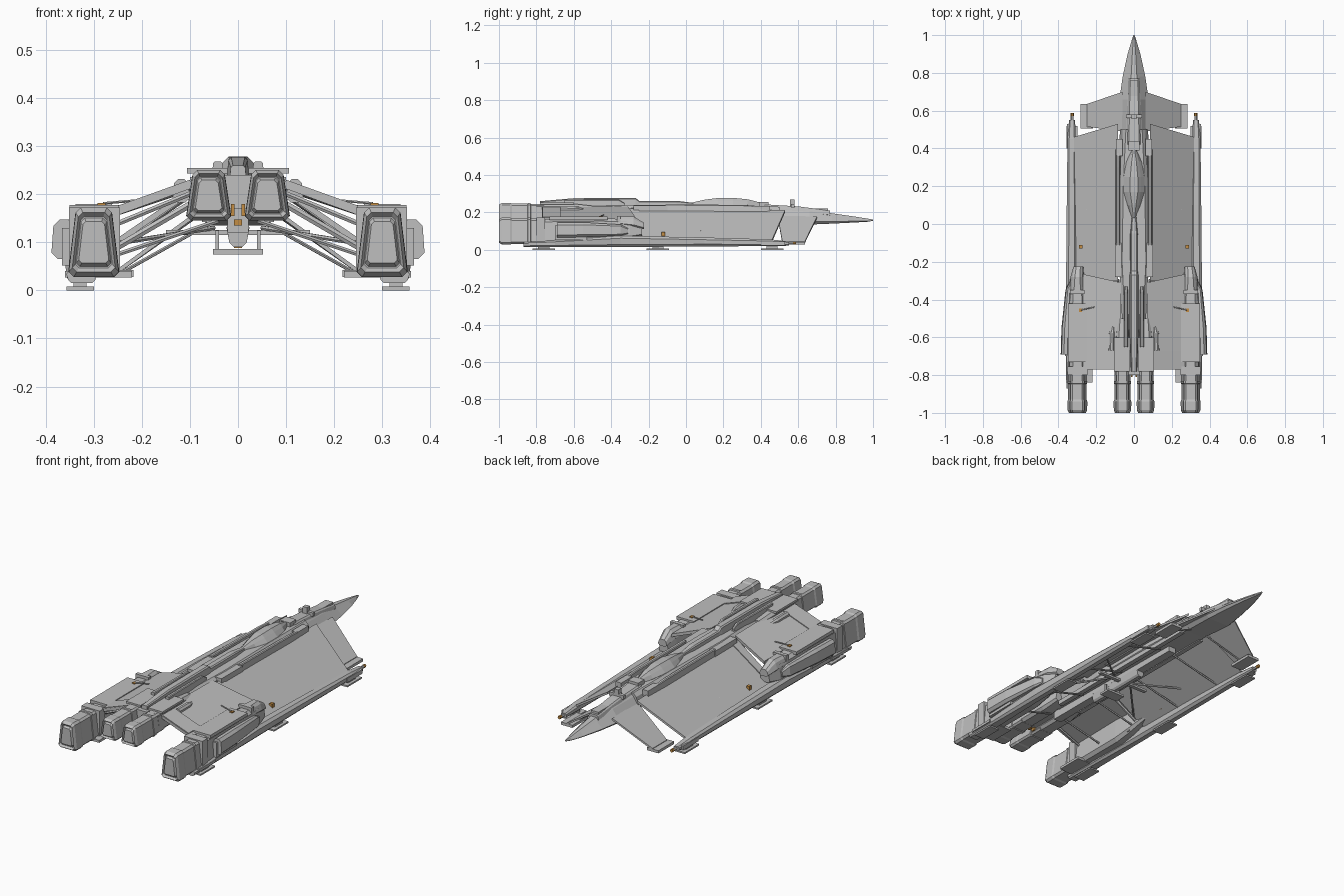
import bpy, bmesh, math
from mathutils import Vector


def material(name, rgb):
    m = bpy.data.materials.new(name)
    m.diffuse_color = (*rgb, 1)
    return m


GREY = material("hull grey", (0.52, 0.52, 0.52))
ORANGE = material("lamp orange", (0.55, 0.27, 0.06))


def finish(name, bm, mat, mirror):
    """Store the mesh, with a mirrored copy of its geometry if asked."""
    if mirror:
        dup = bmesh.ops.duplicate(bm, geom=bm.verts[:] + bm.edges[:] + bm.faces[:])["geom"]
        for v in dup:
            if isinstance(v, bmesh.types.BMVert):
                v.co.x = -v.co.x
    bmesh.ops.recalc_face_normals(bm, faces=bm.faces[:])
    me = bpy.data.meshes.new(name)
    bm.to_mesh(me)
    bm.free()
    me.materials.append(mat)
    ob = bpy.data.objects.new(name, me)
    bpy.context.collection.objects.link(ob)
    return ob


def skin(bm, rings):
    """Join equal closed rings of points and cap both ends."""
    vs = [[bm.verts.new(p) for p in r] for r in rings]
    n = len(vs[0])
    for a, b in zip(vs, vs[1:]):
        for i in range(n):
            bm.faces.new((a[i], a[(i + 1) % n], b[(i + 1) % n], b[i]))
    bm.faces.new(vs[0])
    bm.faces.new(vs[-1][::-1])


def loft(name, secs, c=0.25, mirror=True, mat=GREY):
    """Chamfered hull; section = y, centre x, bottom half width, top half width, z0, z1."""
    bm = bmesh.new()
    rings = []
    for y, x, wb, wt, z0, z1 in secs:
        d = min(c * (z1 - z0), c * 2 * min(wb, wt))
        half = [(wb - d, z0), (wb, z0 + d), (wt, z1 - d), (wt - d, z1)]
        rings.append([(x + a, y, z) for a, z in half] + [(x - a, y, z) for a, z in half[::-1]])
    skin(bm, rings)
    return finish(name, bm, mat, mirror)


def box(name, x, y, z, mirror=True, mat=GREY):
    bm = bmesh.new()
    skin(bm, [[(a, b, z[0]), (a, b, z[1]), (a, c, z[1]), (a, c, z[0])]
              for a in x for b, c in [y]])
    return finish(name, bm, mat, mirror)


def panel(name, corners, t, mirror=True):
    bm = bmesh.new()
    skin(bm, [corners, [(x, y, z - t) for x, y, z in corners]])
    return finish(name, bm, GREY, mirror)


def strut(name, a, b, r, mirror=True, mat=GREY, n=6):
    bm = bmesh.new()
    a, b = Vector(a), Vector(b)
    q = (b - a).to_track_quat('Z', 'Y')
    skin(bm, [[p + q @ Vector((r * math.cos(i * math.tau / n), r * math.sin(i * math.tau / n), 0))
               for i in range(n)] for p in (a, b)])
    return finish(name, bm, mat, mirror)


# Central fuselage and pointed nose
loft("fuselage", [(-0.56, 0, .05, .06, .16, .235), (-0.2, 0, .075, .08, .155, .24),
                  (0.2, 0, .08, .075, .15, .24), (0.5, 0, .075, .06, .145, .23)], .2, False)
loft("nose", [(0.48, 0, .075, .045, .145, .232), (0.66, 0, .077, .035, .135, .22),
              (0.78, 0, .06, .027, .14, .195), (0.9, 0, .034, .016, .146, .178),
              (0.97, 0, .013, .008, .15, .167), (1.0, 0, .003, .003, .155, .162)], .22, False)
loft("neck_deck", [(0.42, 0, .038, .034, .21, .243), (0.6, 0, .036, .03, .2, .232),
                   (0.77, 0, .03, .026, .18, .21)], .2, False)
box("nose_hatch", (-.022, .022), (.62, .76), (.19, .222), False)

# Canopy spindle, sensor tower and spine
can = [(0.02, .008, .25), (0.1, .036, .268), (0.17, .055, .277), (0.25, .055, .278),
       (0.33, .04, .27), (0.40, .01, .252)]
loft("canopy", [(y, 0, w, w * .65, .225, z) for y, w, z in can], .3, False)
box("sensor_mast", (-.012, .012), (.555, .58), (.22, .268), False)
box("sensor_bar", (-.042, .042), (.562, .58), (.225, .245), False)
box("neck_block", (-.03, .03), (.39, .44), (.22, .255), False)
loft("spine", [(-0.78, 0, .02, .015, .2, .26), (-0.6, 0, .026, .02, .2, .276),
               (-0.27, 0, .026, .02, .2, .278), (-0.25, 0, .022, .018, .2, .262),
               (-0.05, 0, .024, .018, .2, .262), (0.05, 0, .012, .01, .2, .25)], .15, False)
loft("spine_side_fairing", [(-0.65, .042, .014, .01, .2, .268), (-0.36, .042, .014, .008, .2, .268),
                            (-0.33, .042, .01, .006, .2, .25)], .2)
loft("shoulder_rail", [(-0.11, .085, .014, .01, .19, .243), (0.3, .085, .015, .01, .19, .24),
                       (0.45, .085, .013, .008, .18, .23)], .2)
box("shoulder_plate", (.05, .1), (-.28, -.1), (.2, .236))
box("front_shoulder_block", (.062, .095), (.36, .45), (.2, .235))

# Sloped wings and front canards
panel("main_wing", [(.085, .53, .213), (.32, .46, .055), (.32, -.28, .055), (.085, -.29, .218)], .012)
panel("rear_wing", [(.07, -.31, .232), (.27, -.265, .165), (.27, -.77, .165), (.07, -.77, .238)], .016)
panel("rear_wing_flap", [(.1, -.67, .23), (.25, -.67, .176), (.25, -.768, .176), (.1, -.768, .23)], .006)
panel("wing_step", [(.085, -.25, .222), (.3, -.25, .075), (.3, -.29, .075), (.085, -.3, .222)], .014)
panel("canard", [(.06, .7, .178), (.25, .635, .045), (.25, .515, .045), (.06, .49, .183)], .01)
box("canard_pod", (.217, .284), (.505, .635), (.028, .042))

# Long lower rails with forward prongs and landing pads
loft("rail", [(-0.87, .325, .028, .032, .015, .04), (-0.35, .33, .026, .03, .015, .075),
              (0.1, .33, .024, .026, .018, .066), (0.45, .33, .022, .022, .02, .056),
              (0.55, .328, .016, .016, .022, .045)], .25)
box("rail_tip", (.34, .354), (.4, .53), (.022, .045))
strut("rail_probe", (.327, .55, .035), (.327, .575, .035), .008)
strut("rail_lamp", (.327, .573, .035), (.327, .588, .035), .009, mat=ORANGE)
for i, (a, b) in enumerate([(-.82, -.7), (-.21, -.09), (.4, .52)]):
    box(f"landing_pad_{i}", (.3, .357), (a, b), (0, .008))
    box(f"pad_leg_{i}", (.315, .342), (a + .03, b - .03), (.006, .022))


def engine(name, x, w, z0, z1, lean):
    """Ribbed tapering engine with a stepped trapezoid end cap."""
    t = w * .72
    ys = [(-0.76, .92), (-0.83, .92), (-0.832, 1), (-0.845, 1), (-0.847, .94), (-0.93, .94),
          (-0.94, 1.02), (-0.985, 1), (-1.0, .86), (-0.99, .74), (-0.99, .7), (-1.0, .6)]
    zc, h = (z0 + z1) / 2, (z1 - z0) / 2
    loft(name, [(y, x + lean, w * s, t * s, zc - h * min(1, s), zc + h * min(1, s)) for y, s in ys], .14)


# Outer engine nacelles
engine("outer_engine", .3, .052, .028, .172, 0)
loft("outer_nacelle", [(-0.8, .3, .05, .04, .03, .165), (-0.45, .3, .05, .042, .03, .17),
                       (-0.36, .3, .045, .038, .045, .165), (-0.3, .3, .04, .032, .06, .165),
                       (-0.235, .295, .028, .02, .075, .135)], .2)
box("nacelle_deck", (.248, .35), (-.73, -.42), (.16, .177))
box("nacelle_collar", (.245, .352), (-.8, -.755), (.04, .172))
box("nacelle_bracket", (.262, .338), (-.37, -.35), (.05, .18))
loft("nacelle_nose_cowl", [(-0.36, .3, .04, .03, .13, .178), (-0.28, .3, .036, .026, .12, .178),
                           (-0.225, .295, .026, .02, .11, .145)], .25)
loft("side_fairing", [(-0.69, .362, .026, .022, .065, .147), (-0.55, .358, .026, .022, .068, .147),
                      (-0.35, .345, .018, .014, .075, .135), (-0.31, .335, .01, .008, .085, .115)], .3)
box("side_intake", (.345, .366), (-.7, -.53), (.052, .13))
box("nacelle_foot", (.22, .36), (-.84, -.7), (.027, .04))

# Paired centre engines
engine("centre_engine", .061, .046, .145, .25, 0)
loft("centre_nacelle", [(-0.8, .06, .042, .034, .15, .246), (-0.6, .06, .042, .034, .15, .246),
                        (-0.5, .058, .034, .026, .165, .235)], .2)
box("centre_deck", (.022, .106), (-.78, -.6), (.243, .254))
loft("centre_side_pod", [(-0.67, .118, .018, .015, .183, .232), (-0.58, .116, .018, .015, .185, .23),
                         (-0.54, .11, .01, .008, .195, .22)], .3)
box("engine_bridge", (-.03, .03), (-.8, -.6), (.17, .24), False)

# Underside keel, hanging cradle and bracing
box("keel", (-.022, .022), (-.6, .3), (.12, .17), False)
box("under_beam", (.05, .075), (-.5, .45), (.142, .165))
loft("belly_pod", [(-0.3, 0, .018, .024, .09, .14), (0.05, 0, .018, .024, .09, .14)], .25, False)
box("cradle_foot", (-.052, .052), (-.2, -.14), (.075, .086), False)
box("cradle_leg", (.04, .047), (-.18, -.165), (.08, .125))
box("cross_beam", (-.15, .15), (-.1, -.08), (.115, .126), False)
for i, y in enumerate([-.6, -.35, -.05, .25]):
    strut(f"wing_brace_{i}", (.04, y, .145), (.31, y + .03, .055), .005)
for i, y in enumerate([-.3, .08]):
    strut(f"diagonal_brace_{i}", (.05, -.09, .13), (.25, y, .098), .005)
strut("canard_brace", (.04, .5, .15), (.24, .56, .038), .004)
strut("rear_spar", (.09, -.74, .205), (.26, -.74, .135), .006)
strut("wing_spar", (.08, -.3, .19), (.26, -.3, .085), .008)

# Orange lamps and aerials
box("wing_lamp", (.273, .29), (-.13, -.112), (.075, .096), mat=ORANGE)
box("deck_lamp", (.276, .292), (-.465, -.447), (.175, .182), mat=ORANGE)
strut("deck_aerial", (.28, -.455, .181), (.21, -.44, .187), .003)
box("tail_lamp", (.007, .015), (-.81, -.79), (.155, .18), mat=ORANGE)
box("keel_lamp", (-.008, .008), (-.615, -.6), (.135, .147), False, ORANGE)
box("belly_lamp", (-.008, .008), (-.21, -.2), (.088, .096), False, ORANGE)
